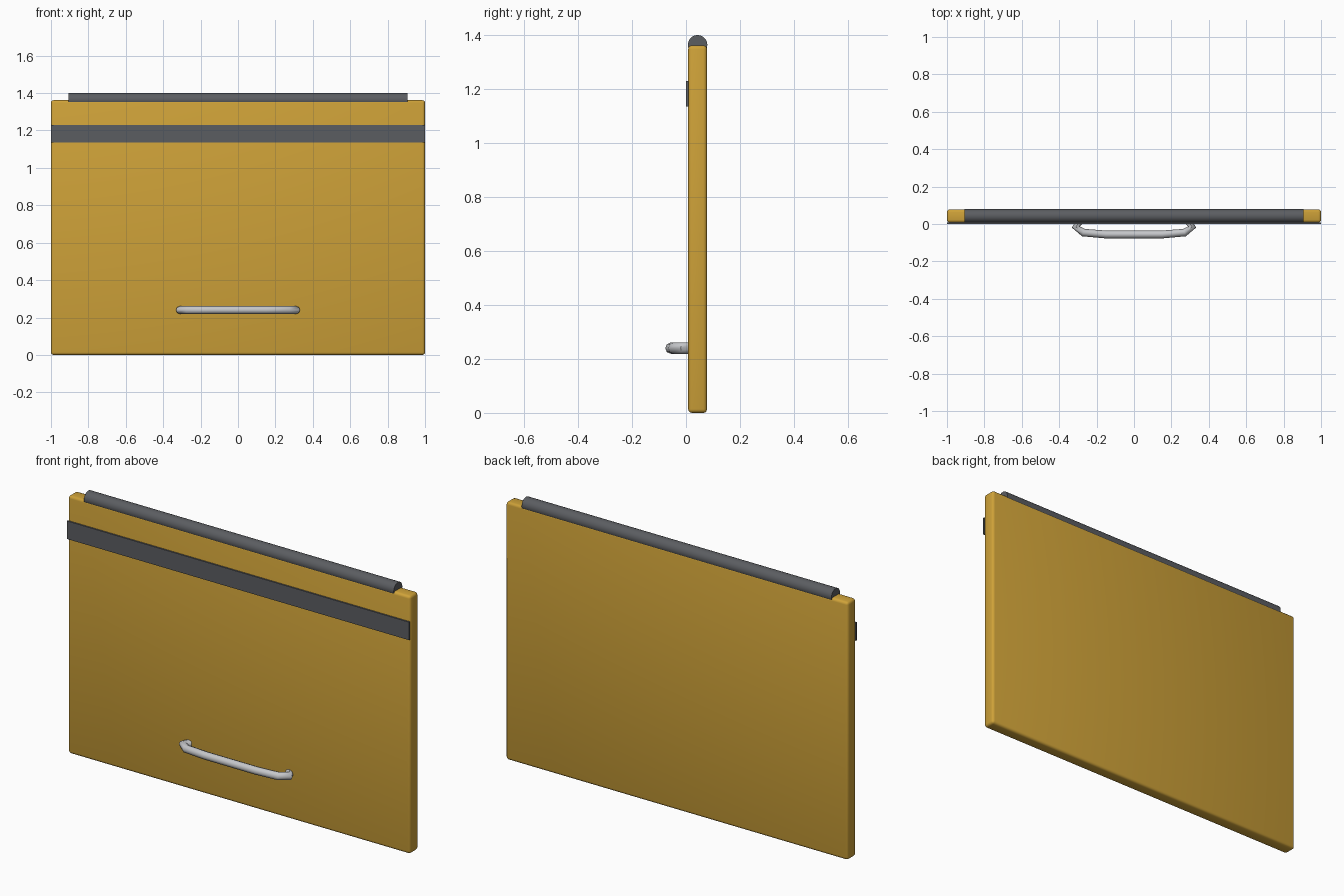
import bpy
import math

old = bpy.data.objects.get("Cube")
if old:
    bpy.data.objects.remove(old, do_unlink=True)


def material(name, color, metallic=0.0, roughness=0.5):
    m = bpy.data.materials.new(name)
    m.use_nodes = True
    m.diffuse_color = (*color, 1)
    shader = m.node_tree.nodes["Principled BSDF"]
    shader.inputs["Base Color"].default_value = (*color, 1)
    shader.inputs["Metallic"].default_value = metallic
    shader.inputs["Roughness"].default_value = roughness
    return m


gold = material("golden_yellow", (0.62, 0.36, 0.04))
grey = material("dark_grey", (0.105, 0.11, 0.12))
silver = material("light_silver", (0.56, 0.57, 0.59))


def finish(obj, name, mat, angle=40):
    obj.name = name
    obj.data.materials.append(mat)
    bpy.ops.object.select_all(action="DESELECT")
    obj.select_set(True)
    bpy.context.view_layer.objects.active = obj
    bpy.ops.object.shade_smooth_by_angle(angle=math.radians(angle))
    return obj


def box(name, size, center, mat, bevel=0.0):
    bpy.ops.mesh.primitive_cube_add(size=1, location=center)
    obj = bpy.context.object
    obj.scale = size
    bpy.ops.object.transform_apply(location=False, rotation=False, scale=True)
    if bevel:
        mod = obj.modifiers.new("rounded_edges", "BEVEL")
        mod.width = bevel
        mod.segments = 3
        bpy.ops.object.modifier_apply(modifier=mod.name)
    return finish(obj, name, mat)


# Flap panel with softly rounded edges
box("panel", (2, 0.07, 1.362), (0, 0.043, 0.681), gold, 0.014)

# Flat band across the front
box("front_band", (2, 0.009, 0.095), (0, 0.0045, 1.183), grey)

# Hinge rod half sunk into the top edge
bpy.ops.mesh.primitive_cylinder_add(vertices=32, radius=0.036, depth=1.81,
                                    location=(0, 0.043, 1.364),
                                    rotation=(0, math.pi / 2, 0))
finish(bpy.context.object, "hinge_rod", grey)

# Bowed tubular handle, mirrored from one half of its path
half = [(0.29, 0.015), (0.311, -0.016), (0.27, -0.046), (0.15, -0.056)]
path = [(-x, y) for x, y in half] + half[::-1]
curve = bpy.data.curves.new("handle_path", "CURVE")
curve.dimensions = "3D"
curve.bevel_depth = 0.021
curve.bevel_resolution = 2
curve.use_fill_caps = True
spline = curve.splines.new("POLY")
spline.points.add(len(path) - 1)
for point, (x, y) in zip(spline.points, path):
    point.co = (x, y, 0.24, 1)
handle = bpy.data.objects.new("handle", curve)
bpy.context.collection.objects.link(handle)
bpy.ops.object.select_all(action="DESELECT")
handle.select_set(True)
bpy.context.view_layer.objects.active = handle
bpy.ops.object.convert(target="MESH")
finish(bpy.context.object, "handle", silver, 50)
